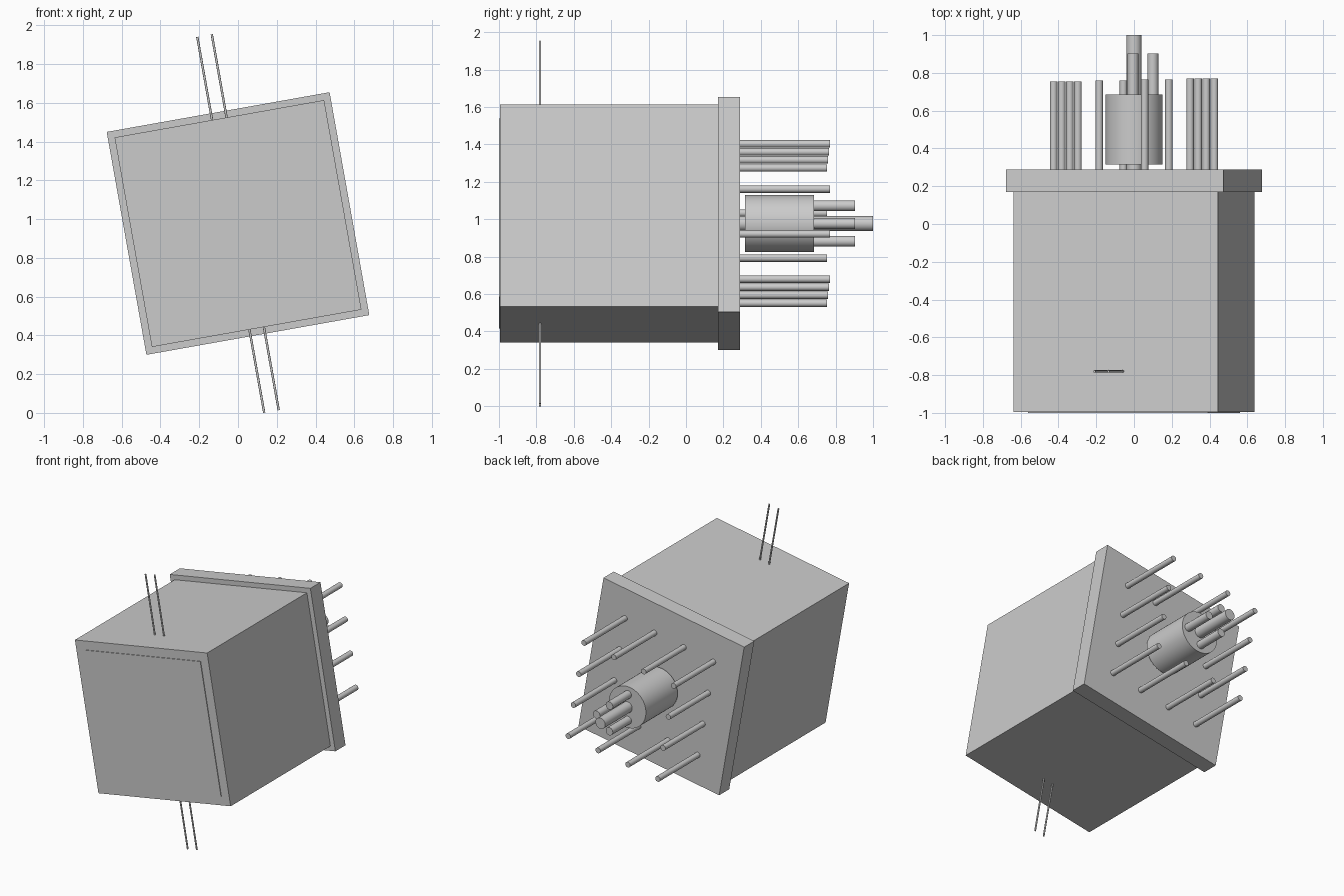
import bpy
from math import radians
from mathutils import Matrix, Vector

if "Cube" in bpy.data.objects:
    bpy.data.objects.remove(bpy.data.objects["Cube"])

grey = bpy.data.materials.new("plain grey")
grey.use_nodes = True
grey.diffuse_color = (0.6, 0.6, 0.6, 1)
grey.node_tree.nodes["Principled BSDF"].inputs["Base Color"].default_value = (0.6, 0.6, 0.6, 1)

# The whole housing is rolled about the front-to-back axis
ROLL = Matrix.Translation((0, 0, 0.977)) @ Matrix.Rotation(radians(-10.1), 4, 'Y')


def finish(name, matrix):
    ob = bpy.context.object
    ob.name = name
    ob.data.materials.append(grey)
    ob.matrix_world = ROLL @ matrix
    return ob


def block(name, half, y0, y1):
    bpy.ops.mesh.primitive_cube_add(size=1)
    ob = finish(name, Matrix.Translation((0, (y0 + y1) / 2, 0)))
    ob.data.transform(Matrix.Diagonal((2 * half, y1 - y0, 2 * half, 1)))


def rod(name, start, end, radius, sides=24):
    start, end = Vector(start), Vector(end)
    axis = end - start
    bpy.ops.mesh.primitive_cylinder_add(vertices=sides, radius=radius, depth=axis.length)
    bpy.ops.object.shade_smooth_by_angle(angle=radians(35))
    turn = axis.to_track_quat('Z', 'Y').to_matrix().to_4x4()
    finish(name, Matrix.Translation((start + end) / 2) @ turn)


# Housing
block("housing", 0.549, -0.995, 0.18)
block("front_panel", 0.484, -1.0, -0.99)
block("rear_flange", 0.584, 0.17, 0.288)

# Pairs of thin wires above and below
for side, label in ((1, "top"), (-1, "bottom")):
    for x in (-0.038, 0.038):
        rod(label + "_wire", (x, -0.78, side * 0.53), (x, -0.78, side * 0.985), 0.006, 12)

# Square ring of contact pins on the back
steps = [-0.367, -0.122, 0.122, 0.367]
for x in steps:
    for z in steps:
        if max(abs(x), abs(z)) > 0.3:
            rod("contact_pin", (x, 0.27, z), (x, 0.762 + 0.02 * x, z), 0.02)

# Central socket with its core and three short prongs
rod("socket_barrel", (0, 0.315, 0), (0, 0.685, 0), 0.152, 48)
rod("socket_core", (0, 0.27, 0), (0, 1.0, 0), 0.04, 32)
unroll = Matrix.Rotation(radians(10.1), 4, 'Y')
for x, z in ((0.1, 0), (-0.005, 0.095), (-0.005, -0.095)):
    p = unroll @ Vector((x, 0, z))
    rod("socket_prong", (p.x, 0.6, p.z), (p.x, 0.903, p.z), 0.029)
